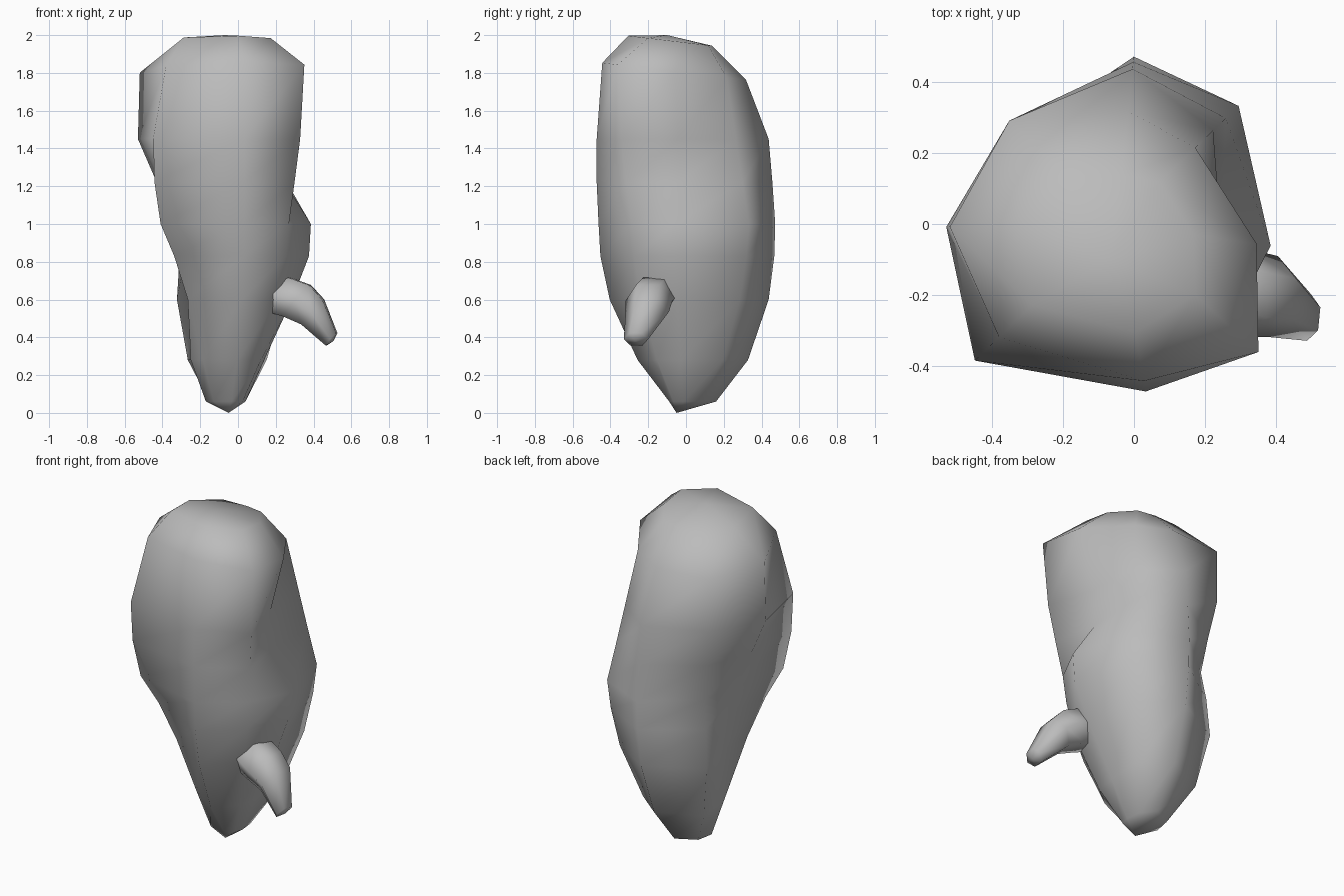
import bpy
import bmesh
from math import cos, sin, radians, tau
from mathutils import Vector

cube = bpy.data.objects.get("Cube")
if cube:
    bpy.data.objects.remove(cube, do_unlink=True)

grey = bpy.data.materials.new("plain grey")
grey.use_nodes = True
colour = (0.5, 0.5, 0.5, 1)
grey.diffuse_color = colour
grey.node_tree.nodes["Principled BSDF"].inputs["Base Color"].default_value = colour


def skin_rings(name, rings, start_tip, end_tip):
    """Join matching rings of points with quads and close both ends with fans."""
    bm = bmesh.new()
    loops = [[bm.verts.new(point) for point in ring] for ring in rings]
    count = len(loops[0])
    for lower, upper in zip(loops, loops[1:]):
        for i in range(count):
            j = (i + 1) % count
            bm.faces.new((lower[i], lower[j], upper[j], upper[i]))
    for loop, tip in ((loops[0], start_tip), (loops[-1], end_tip)):
        apex = bm.verts.new(tip)
        for i in range(count):
            bm.faces.new((loop[i], loop[(i + 1) % count], apex))
    bmesh.ops.recalc_face_normals(bm, faces=bm.faces)
    for face in bm.faces:
        face.smooth = True
    mesh = bpy.data.meshes.new(name)
    bm.to_mesh(mesh)
    bm.free()
    mesh.materials.append(grey)
    obj = bpy.data.objects.new(name, mesh)
    bpy.context.collection.objects.link(obj)
    return obj


# Lumpy eight-sided body: each column is a side profile, from bottom to top
heights = (.06, .28, .6, .83, 1, 1.22, 1.45, 1.8, 1.96)
columns = {
    -80: (.09, .26, .41, .46, .47, .48, .48, .45, .31),
    -42: (.10, .23, .36, .41, .43, .47, .51, .54, .30),
    -8: (.09, .19, .34, .43, .44, .30, .30, .40, .22),
    44: (.11, .28, .41, .46, .48, .43, .38, .31, .17),
    84: (.16, .33, .44, .47, .475, .46, .44, .32, .14),
    136: (.14, .30, .38, .36, .33, .37, .42, .42, .19),
    181: (.12, .20, .20, .23, .29, .38, .48, .47, .27),
    224: (.11, .19, .30, .40, .50, .545, .555, .46, .33),
}
axis_x = -.05
body_rings = []
for level, z in enumerate(heights):
    # The two topmost rings tip gently down towards the back
    tilt = -.12 if level > 6 else 0
    ring = []
    for angle, profile in columns.items():
        a, r = radians(angle), profile[level]
        x, y = axis_x + r * cos(a), r * sin(a)
        ring.append((x, y, z + tilt * y))
    body_rings.append(ring)
skin_rings("body", body_rings, (-.05, -.05, 0), (-.07, -.1, 2))

# Short tapering arm that slopes down and outward from the body's left side
arm_stations = (
    # centre, half width, half thickness
    ((.20, -.16, .63), .12, .13),
    ((.31, -.195, .595), .125, .125),
    ((.395, -.205, .535), .115, .10),
    ((.495, -.265, .39), .065, .05),
)
slope = Vector((.7, -.1, -.6)).normalized()
across = Vector((.1, 1, 0)).normalized()
thick = slope.cross(across).normalized()
arm_rings = []
for centre, width, depth in arm_stations:
    arm_rings.append([
        Vector(centre) + across * width * cos(tau * i / 6) + thick * depth * sin(tau * i / 6)
        for i in range(6)
    ])
skin_rings("arm", arm_rings, (.12, -.15, .66), (.505, -.268, .38))
